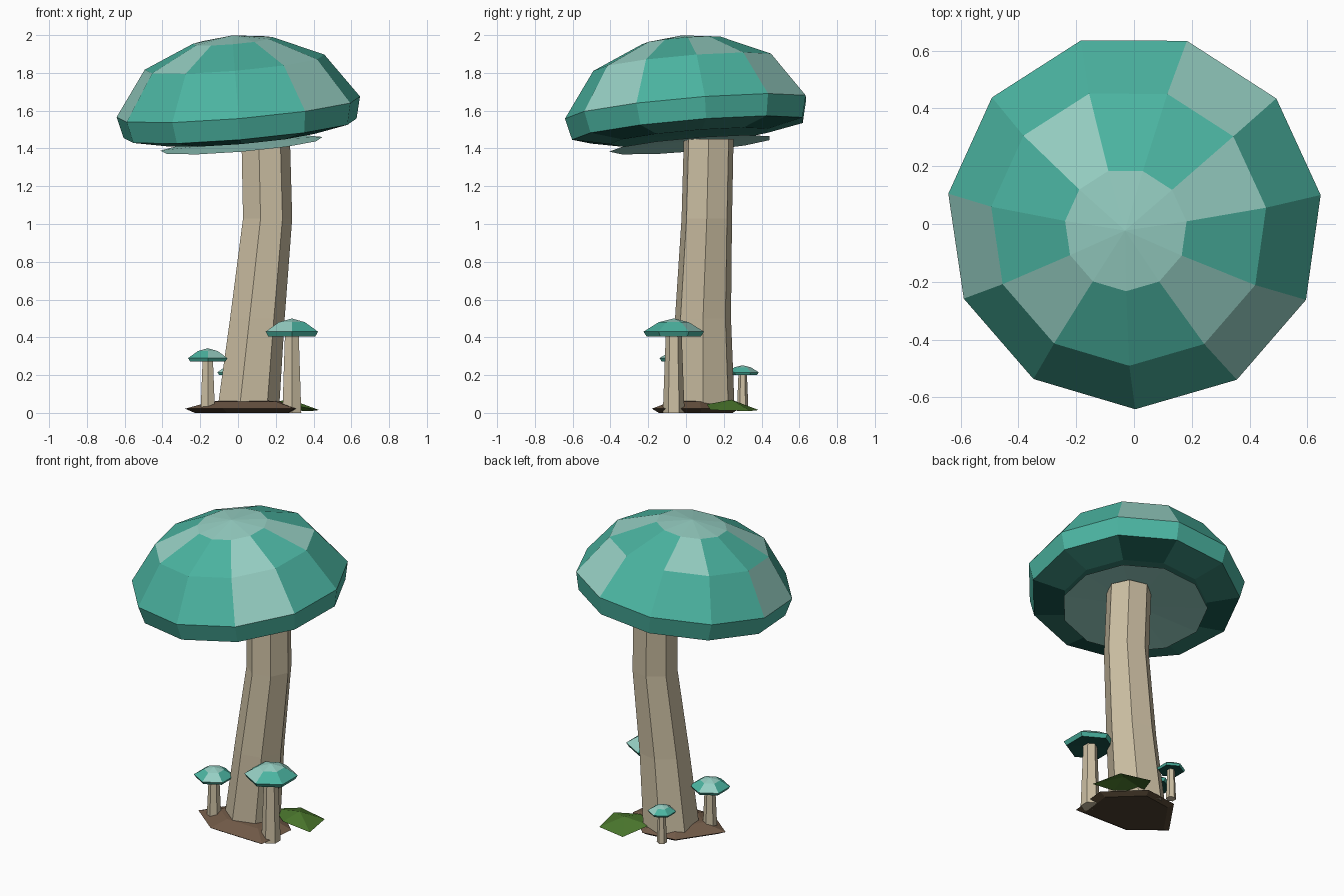
import bpy, bmesh
from math import cos, sin, tau, radians
from mathutils import Vector

cube = bpy.data.objects.get("Cube")
if cube:
    bpy.data.objects.remove(cube, do_unlink=True)


def material(name, r, g, b):
    """Flat material from 0-255 display values, stored as linear."""
    lin = [((c / 255 + 0.055) / 1.055) ** 2.4 for c in (r, g, b)] + [1]
    m = bpy.data.materials.new(name)
    m.use_nodes = True
    m.diffuse_color = lin
    m.node_tree.nodes["Principled BSDF"].inputs["Base Color"].default_value = lin
    return m


teal = material("teal", 75, 180, 161)
pale = material("pale teal", 150, 207, 195)
shade = material("underside teal", 52, 125, 111)
deep = material("deep teal", 24, 84, 75)
beige = material("beige stem", 204, 191, 163)
brown = material("brown soil", 114, 91, 72)
dark_soil = material("dark soil", 78, 64, 47)
green = material("leaf green", 75, 120, 45)


def loft(name, rings, mats, tip=None, base=None, paint=None):
    """Skin rings of points from bottom to top; tip and base close it as fans."""
    bm = bmesh.new()
    rows = [[bm.verts.new(p) for p in ring] for ring in rings]
    n = len(rows[0])

    def add(verts, band, k):
        face = bm.faces.new(verts)
        face.material_index = (paint or {}).get((band, k), 0)

    for b, (low, high) in enumerate(zip(rows, rows[1:])):
        for k in range(n):
            j = (k + 1) % n
            add((low[k], low[j], high[j], high[k]), b, k)
    if tip is not None:
        v = bm.verts.new(tip)
        for k in range(n):
            add((rows[-1][k], rows[-1][(k + 1) % n], v), "tip", k)
    if base is not None:
        v = bm.verts.new(base)
        for k in range(n):
            add((rows[0][(k + 1) % n], rows[0][k], v), "base", k)
    mesh = bpy.data.meshes.new(name)
    bm.to_mesh(mesh)
    bm.free()
    for m in mats:
        mesh.materials.append(m)
    obj = bpy.data.objects.new(name, mesh)
    bpy.context.collection.objects.link(obj)
    return obj


def ring(n, r, z, x=0, y=0, start=-90):
    a0 = radians(start)
    return [(x + r * cos(a0 + tau * k / n), y + r * sin(a0 + tau * k / n), z)
            for k in range(n)]


def bands(n, **index):
    """Paint whole bands of n faces with one material index."""
    return {(int(b[1:]) if b[1:].isdigit() else b, k): i
            for b, i in index.items() for k in range(n)}


CAP = [teal, pale, shade, deep]
SIDES = 11
tilt = Vector((0, 0, 1)).rotation_difference(Vector((-0.085, -0.085, 1)))


def place_tilted(obj):
    obj.location = (0.002, 0.01, 1.613)
    obj.rotation_mode = 'QUATERNION'
    obj.rotation_quaternion = tilt


# Large cap: underside, rim band, outer panels, upper panels, crown
paint = bands(SIDES, tip=1, b0=2, base=2)
paint.update({(0, k): 3 for k in (1, 4, 7, 10)})
paint.update({(2, k): 1 for k in (1, 4, 8)})
paint.update({(3, k): 1 for k in (1, 3, 6, 9)})
profile = [(0.43, -0.155), (0.625, -0.115), (0.653, 0), (0.482, 0.24), (0.213, 0.359)]
place_tilted(loft("large_cap", [ring(SIDES, r, z) for r, z in profile], CAP,
                  tip=(0, 0, 0.388), base=(0, 0, -0.14), paint=paint))

# Thin gill sheet hanging under the cap
place_tilted(loft("gill_sheet", [ring(SIDES, 0.435, -0.195)], [pale],
                  tip=(0, 0, -0.175)))

# Leaning main stem
path = [(0.045, 0.09, 0.01, 0.172), (0.095, 0.09, 0.5, 0.152),
        (0.15, 0.11, 1.03, 0.137), (0.14, 0.12, 1.45, 0.135)]
loft("main_stem", [ring(7, r, z, x, y, 0) for x, y, z, r in path], [beige],
     tip=(0.14, 0.12, 1.45), base=(0.045, 0.09, 0.01))


# Small mushrooms: position, stem foot, cap rim height, cap radius, pale panels
def small_mushroom(label, x, y, foot, z, r, panels):
    s = r / 0.16
    loft(label + "_stem",
         [ring(6, 0.36 * r, foot, x, y), ring(6, 0.26 * r, z, x, y)],
         [beige], tip=(x, y, z), base=(x, y, foot))
    spots = bands(6, tip=1, base=3)
    spots.update({(1, k): 1 for k in panels})
    loft(label + "_cap",
         [ring(6, 0.9 * r, z - 0.025 * s, x, y), ring(6, r, z, x, y),
          ring(6, 0.5 * r, z + 0.05 * s, x, y)],
         CAP, tip=(x, y, z + 0.07 * s), base=(x, y, z - 0.015 * s), paint=spots)


small_mushroom("front_mushroom", 0.285, -0.065, 0.0, 0.43, 0.16, [5, 2])
small_mushroom("side_mushroom", -0.16, -0.02, 0.02, 0.29, 0.12, [0, 3])
small_mushroom("back_mushroom", -0.035, 0.3, 0.01, 0.215, 0.085, [2, 5])

# Soil mound with an uneven outline and a dark underside
outline = [(-0.28, -0.01), (-0.08, -0.17), (0.3, -0.18),
           (0.33, 0.08), (0.12, 0.28), (-0.1, 0.25)]
mid = Vector((0.06, 0.06))


def mound_ring(scale, z):
    return [(*mid.lerp(Vector(p), scale), z) for p in outline]


loft("soil_mound", [mound_ring(0.85, 0.0), mound_ring(1, 0.022), mound_ring(0.6, 0.06)],
     [brown, dark_soil], tip=(*mid, 0.075), base=(*mid, 0.0),
     paint=bands(6, b0=1, base=1))

# Folded leaf on the ground
loft("leaf", [[(0.43, 0.13, 0.015), (0.39, 0.34, 0.01), (0.19, 0.385, 0.015),
               (0.11, 0.22, 0.05), (0.25, 0.11, 0.045)]], [green], tip=(0.28, 0.24, 0.07))
